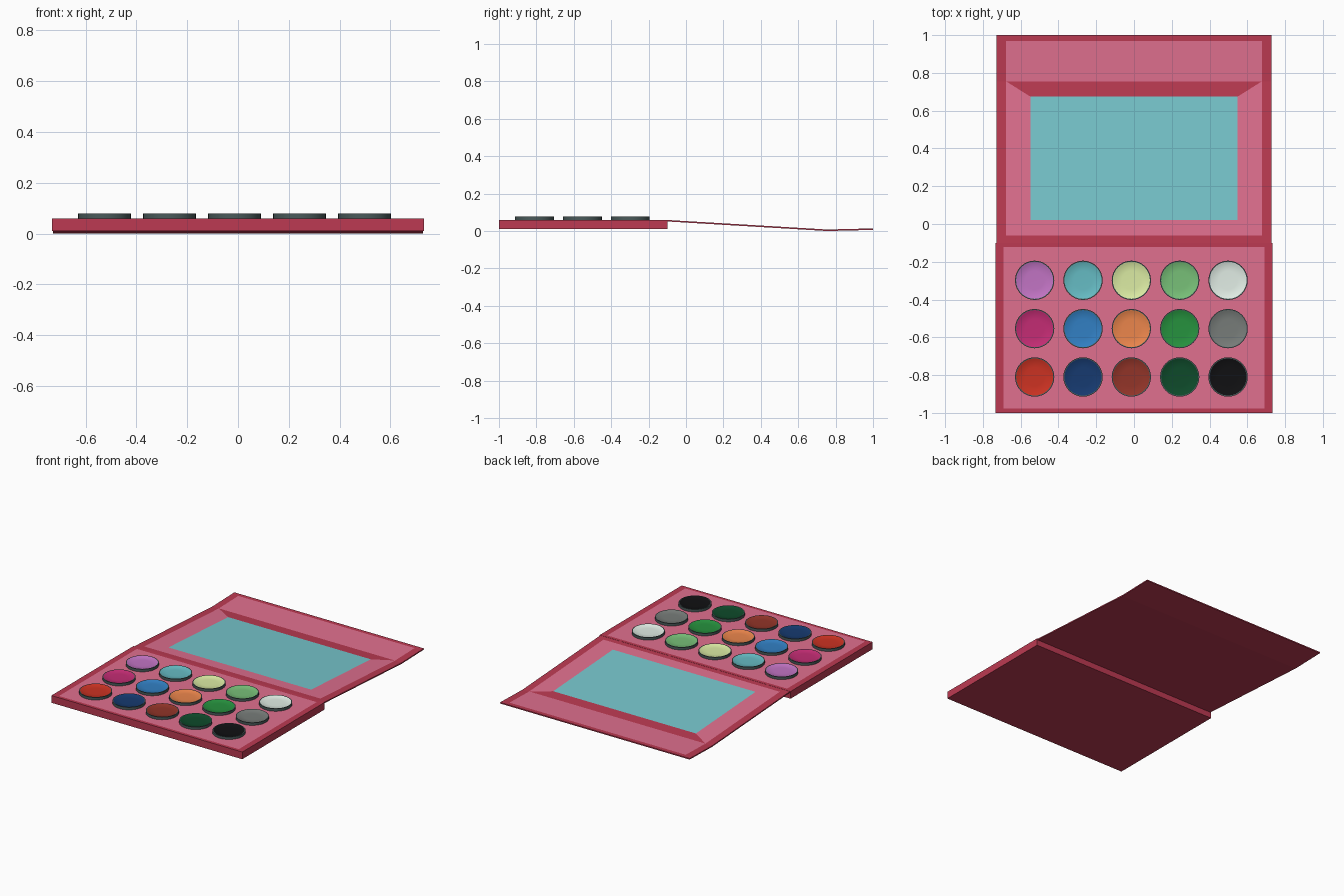
import bpy, bmesh, math
from mathutils import Vector

if "Cube" in bpy.data.objects:
    bpy.data.objects.remove(bpy.data.objects["Cube"])


def material(name, hex_rgb):
    vals = [int(hex_rgb[i:i + 2], 16) / 255 for i in (0, 2, 4)]
    lin = [v / 12.92 if v <= 0.04045 else ((v + 0.055) / 1.055) ** 2.4 for v in vals]
    m = bpy.data.materials.new(name)
    m.diffuse_color = (*lin, 1)
    m.use_nodes = True
    m.node_tree.nodes["Principled BSDF"].inputs["Base Color"].default_value = m.diffuse_color
    return m


def finish(bm, name, *mats):
    me = bpy.data.meshes.new(name)
    bm.to_mesh(me)
    bm.free()
    ob = bpy.data.objects.new(name, me)
    bpy.context.collection.objects.link(ob)
    for m in mats:
        me.materials.append(m)
    return ob


red = material("case_red", "BC3A52")
pink = material("liner_pink", "E0708F")
teal = material("mirror_teal", "78C8CE")
rim_grey = material("pan_rim", "4A5A5A")

# Base tray: a slab whose top face is inset for the pink liner
bm = bmesh.new()
bmesh.ops.create_cube(bm, size=1)
for v in bm.verts:
    v.co = Vector((v.co.x * 1.466, v.co.y * 0.9 - 0.55, v.co.z * 0.05 + 0.035))
bm.normal_update()
top = max(bm.faces, key=lambda f: f.normal.z)
bmesh.ops.inset_region(bm, faces=[top], thickness=0.06)
for v in top.verts:
    v.co.y += 0.02 if v.co.y > -0.55 else -0.02
top.material_index = 1
finish(bm, "base_tray", red, pink)

# Lid: thin sheet with a slight bend, extruded across x
LID = [(-0.10, 0.059), (0.755, 0.008), (1.0, 0.014)]
THICK = 0.008


def lid_z(y):
    (y0, z0), (y1, z1) = LID[:2] if y <= LID[1][0] else LID[1:]
    return z0 + (z1 - z0) * (y - y0) / (y1 - y0)


bm = bmesh.new()
outline = LID + [(y, z - THICK) for y, z in reversed(LID)]
face = bm.faces.new([bm.verts.new((-0.728, y, z)) for y, z in outline])
ext = bmesh.ops.extrude_face_region(bm, geom=[face])
moved = [v for v in ext["geom"] if isinstance(v, bmesh.types.BMVert)]
bmesh.ops.translate(bm, verts=moved, vec=(1.456, 0, 0))
bmesh.ops.recalc_face_normals(bm, faces=bm.faces)
finish(bm, "lid", red)


# Panels lying on the lid: symmetric trapezoids given by half widths
def lid_panel(name, mat, y0, y1, w0, w1, lift):
    bm = bmesh.new()
    pts = [(-w0, y0), (w0, y0), (w1, y1), (-w1, y1)]
    bm.faces.new([bm.verts.new((x, y, lid_z(y) + lift)) for x, y in pts])
    finish(bm, name, mat)


lid_panel("lid_liner", pink, -0.062, 0.755, 0.677, 0.677, 0.001)
lid_panel("lid_flap_liner", pink, 0.755, 0.97, 0.677, 0.677, 0.001)
lid_panel("lid_bevel_strip", red, 0.674, 0.755, 0.548, 0.677, 0.002)
lid_panel("mirror", teal, 0.02, 0.674, 0.548, 0.548, 0.002)

# Make-up pans: lathed cups with a dished colour fill
COLOURS = [
    ["C274C4", "66BCC4", "DCECA4", "78C078", "E2EEE6"],
    ["C42C74", "3280C4", "EC864C", "26923E", "777C79"],
    ["CC3222", "163A70", "923428", "0E4A2A", "101012"],
]
PROFILE = [(0.104, 0.058), (0.104, 0.078), (0.098, 0.078), (0.092, 0.074), (0.05, 0.072)]
N = 32


def pan(name, x, y, fill):
    bm = bmesh.new()
    rings = [[bm.verts.new((x + r * math.cos(2 * math.pi * i / N),
                            y + r * math.sin(2 * math.pi * i / N), z))
              for i in range(N)] for r, z in PROFILE]
    for k, (a, b) in enumerate(zip(rings, rings[1:])):
        for i in range(N):
            j = (i + 1) % N
            f = bm.faces.new((a[i], a[j], b[j], b[i]))
            f.material_index = int(k >= 2)
    bm.faces.new(rings[-1]).material_index = 1
    ob = finish(bm, name, rim_grey, fill)
    bpy.context.view_layer.objects.active = ob
    ob.select_set(True)
    bpy.ops.object.shade_smooth_by_angle(angle=math.radians(40))
    ob.select_set(False)


for row, colours in enumerate(COLOURS):
    for col, c in enumerate(colours):
        tag = f"{row + 1}_{col + 1}"
        pan("colour_pan_" + tag, -0.526 + 0.256 * col, -0.298 - 0.256 * row,
            material("powder_" + tag, c))
